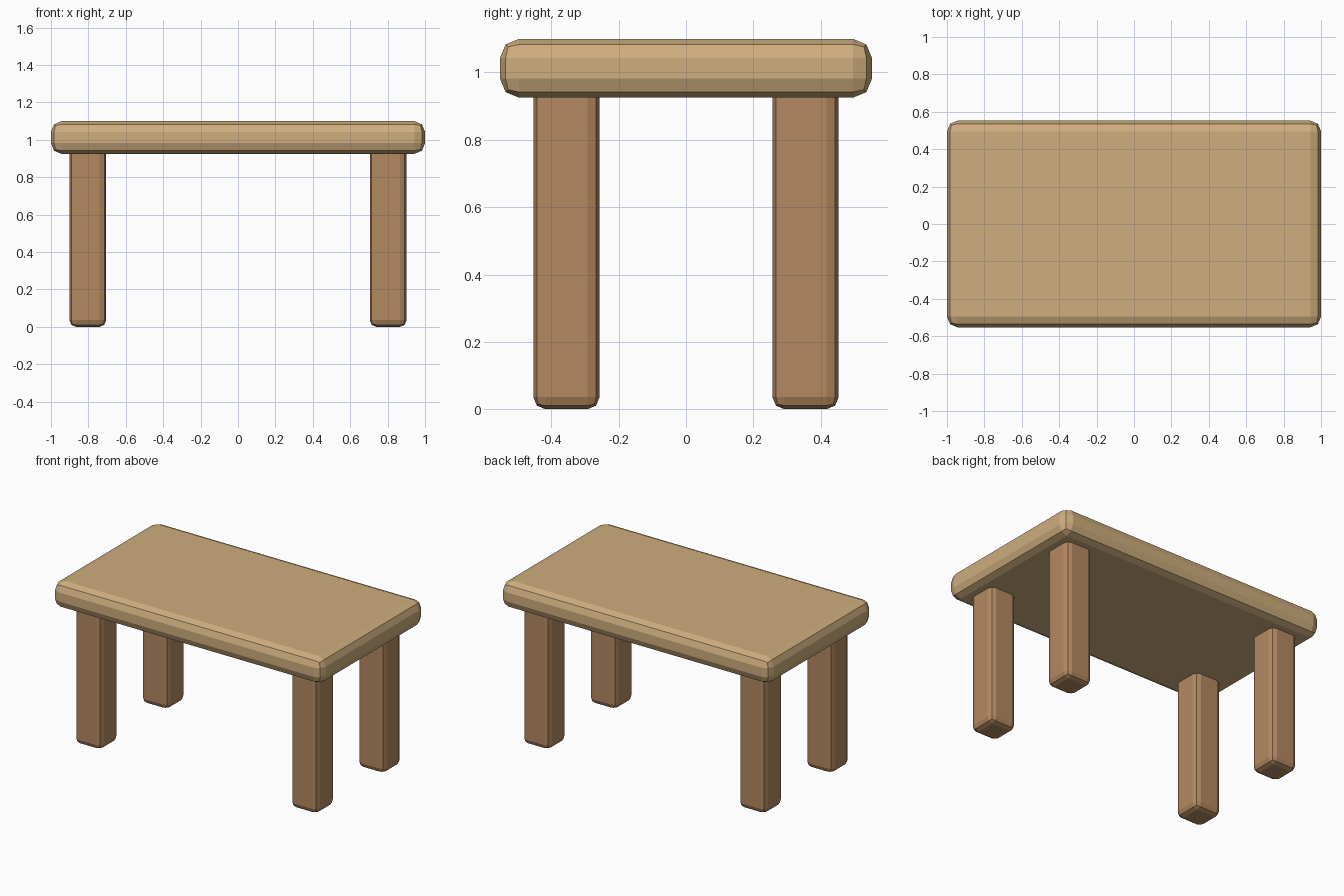
import bpy

if "Cube" in bpy.data.objects:
    bpy.data.objects.remove(bpy.data.objects["Cube"])


def material(name, color):
    mat = bpy.data.materials.new(name)
    mat.diffuse_color = (*color, 1.0)
    mat.use_nodes = True
    mat.node_tree.nodes["Principled BSDF"].inputs["Base Color"].default_value = mat.diffuse_color
    return mat


def rounded_box(name, center, size, bevel, mat):
    bpy.ops.mesh.primitive_cube_add(size=1, location=center)
    obj = bpy.context.object
    obj.name = name
    obj.scale = size
    bpy.ops.object.transform_apply(location=False, rotation=False, scale=True)
    mod = obj.modifiers.new("soft_edges", "BEVEL")
    mod.width = bevel
    mod.segments = 2
    obj.data.materials.append(mat)
    return obj


light_wood = material("light_wood", (0.62, 0.42, 0.21))
dark_wood = material("dark_wood", (0.45, 0.25, 0.12))

# Thick slab top
BOTTOM, TOP = 0.925, 1.10
rounded_box("table_top", (0, 0, (BOTTOM + TOP) / 2),
            (2.0, 1.105, TOP - BOTTOM), 0.057, light_wood)

# Four square legs, their upper ends set into the slab
LEG_TOP = 1.0
for x, side in ((-0.803, "left"), (0.803, "right")):
    for y, end in ((-0.355, "front"), (0.355, "back")):
        rounded_box(f"{end}_{side}_leg", (x, y, LEG_TOP / 2),
                    (0.197, 0.197, LEG_TOP), 0.036, dark_wood)
